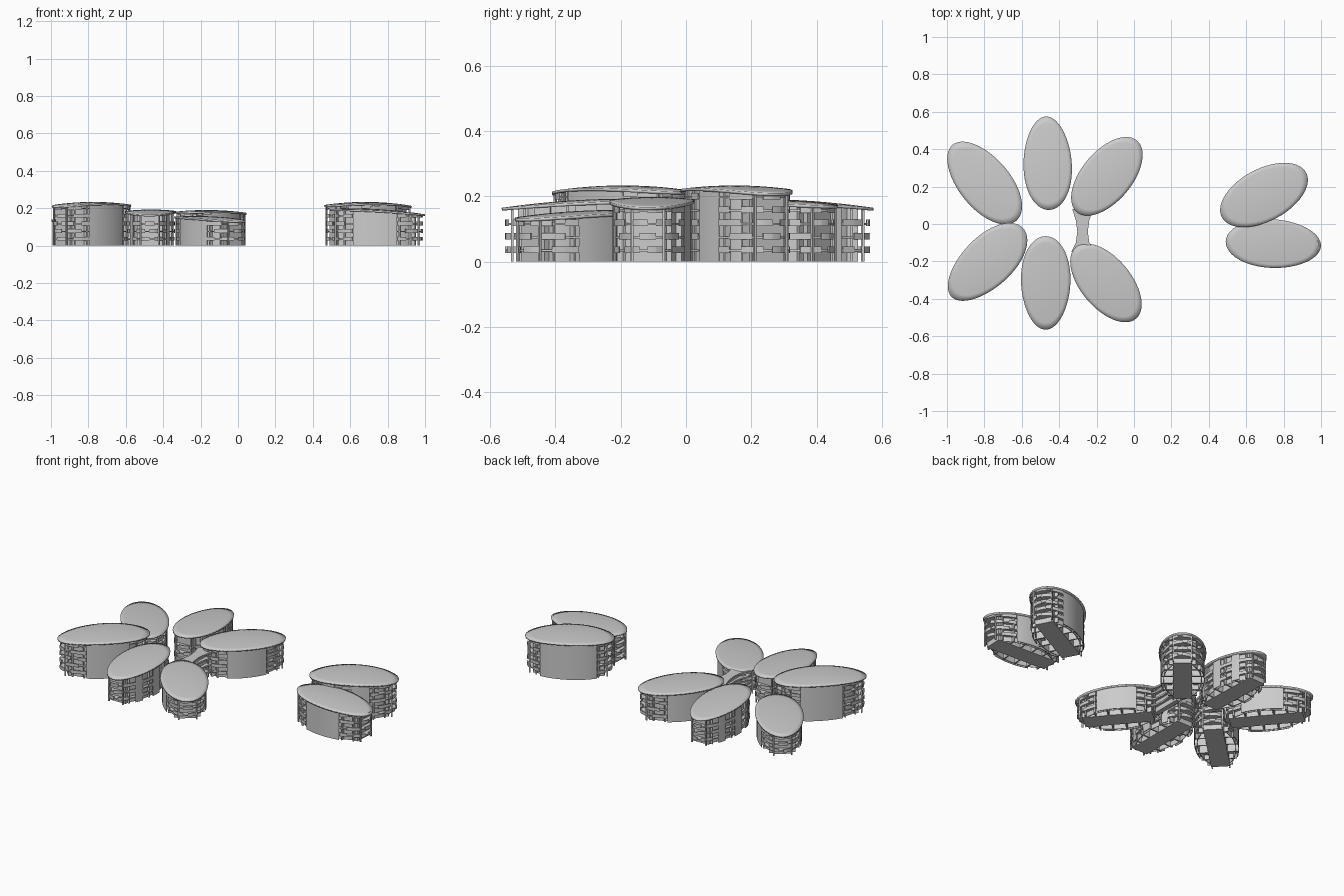
import bpy, bmesh, math
from mathutils import Matrix, Vector

if "Cube" in bpy.data.objects:
    bpy.data.objects.remove(bpy.data.objects["Cube"])

FLOOR = 0.041   # storey height


class Petal:
    """One petal-shaped pavilion; local u axis points to its outer end."""

    def __init__(self, name, cx, cy, ang, a, b, k, z_in, z_out, bulge, walls):
        self.name, self.a, self.b, self.k = name, a, b, k
        self.z_in, self.z_out, self.bulge, self.walls = z_in, z_out, bulge, walls
        self.mat = Matrix.Translation((cx, cy, 0)) @ Matrix.Rotation(math.radians(ang), 4, 'Z')

    def plan(self, deg, r):
        t = math.radians(deg)
        c, s = math.cos(t), math.sin(t)
        return r * self.a * c, r * self.b * s * (1 - self.k * c)

    def roof_z(self, u, v):
        t = (u / self.a + 1) / 2
        return (self.z_in + (self.z_out - self.z_in) * t
                + self.bulge * 4 * t * (1 - t) - 0.008 * (v / self.b) ** 2)

    def finish(self, bm, part, smooth=True):
        bmesh.ops.recalc_face_normals(bm, faces=bm.faces)
        me = bpy.data.meshes.new(self.name + part)
        bm.to_mesh(me)
        bm.free()
        ob = bpy.data.objects.new(self.name + part, me)
        ob.matrix_world = self.mat
        bpy.context.collection.objects.link(ob)
        if smooth:
            bpy.ops.object.select_all(action='DESELECT')
            ob.select_set(True)
            bpy.context.view_layer.objects.active = ob
            bpy.ops.object.shade_smooth_by_angle(angle=math.radians(30))
        return ob

    def strip(self, bm, d0, d1, r0, r1, z0, z1=None):
        """Curved bar along the plan outline; z1=None reaches the roof."""
        n = max(1, round(abs(d1 - d0) / 7))
        rows = []
        for i in range(n + 1):
            d = d0 + (d1 - d0) * i / n
            p, q = self.plan(d, r0), self.plan(d, r1)
            tops = [z1 if z1 is not None else self.roof_z(*w) - 0.006 for w in (p, q)]
            rows.append([bm.verts.new(c) for c in
                         ((*p, z0), (*q, z0), (*q, tops[1]), (*p, tops[0]))])
        for f, g in zip(rows, rows[1:]):
            for j in range(4):
                bm.faces.new((f[j], g[j], g[(j + 1) % 4], f[(j + 1) % 4]))
        bm.faces.new(rows[0])
        bm.faces.new(rows[-1])

    def box(self, bm, u0, u1, v0, v1, z0=0):
        lo = [bm.verts.new((u, v, z0)) for u, v in ((u0, v0), (u1, v0), (u1, v1), (u0, v1))]
        hi = [bm.verts.new((p.co.x, p.co.y, self.roof_z(p.co.x, p.co.y) - 0.006)) for p in lo]
        bm.faces.new(lo)
        bm.faces.new(hi)
        for j in range(4):
            k = (j + 1) % 4
            bm.faces.new((lo[j], lo[k], hi[k], hi[j]))

    def roof(self):
        bm = bmesh.new()
        n, rings = 56, 7
        mid = bm.verts.new((0, 0, self.roof_z(0, 0)))
        last = None
        for i in range(1, rings + 1):
            ring = []
            for j in range(n):
                u, v = self.plan(360 * j / n, i / rings)
                ring.append(bm.verts.new((u, v, self.roof_z(u, v))))
            for j in range(n):
                k = (j + 1) % n
                if last:
                    bm.faces.new((last[j], ring[j], ring[k], last[k]))
                else:
                    bm.faces.new((mid, ring[j], ring[k]))
            last = ring
        ob = self.finish(bm, "_roof")
        m = ob.modifiers.new("thickness", 'SOLIDIFY')
        m.thickness, m.offset = 0.009, -1

    def build(self):
        self.roof()
        # central spine block standing on the ground
        bm = bmesh.new()
        self.box(bm, -self.a * 0.8, self.a * 0.8, -0.055, 0.055)
        self.finish(bm, "_core", False)
        # solid outer walls
        bm = bmesh.new()
        for d0, d1 in self.walls:
            self.strip(bm, d0, d1, 0.9, 0.925, 0)
        self.finish(bm, "_outer_walls")
        # recessed facade and cross partitions
        bm = bmesh.new()
        self.strip(bm, 25, 155, 0.79, 0.81, 0)
        self.strip(bm, 205, 335, 0.79, 0.81, 0)
        for d in (38, 58, 78, 98, 118, 138):
            u, v = self.plan(d, 0.91)
            v2 = self.plan(-d, 0.91)[1]
            self.box(bm, u - 0.004, u + 0.004, v2, v)
        self.finish(bm, "_inner_walls")
        # stacked balconies with broken parapets between the solid walls
        bm = bmesh.new()
        ends = sorted(self.walls)
        for i, (_, start) in enumerate(ends):
            stop = ends[(i + 1) % len(ends)][0]
            if stop <= start:
                stop += 360
            level = 0
            z = FLOOR * 0.75
            while z < min(self.z_in, self.z_out) - 0.012:
                self.strip(bm, start, stop, 0.6, 0.94, z, z + 0.006)
                n = max(1, round((stop - start) / 13))
                step = (stop - start) / n
                for j in range(n):
                    if (j + level) % 3 != 1:
                        d = start + j * step
                        self.strip(bm, d, d + step, 0.93, 0.955, z - 0.004, z + 0.016)
                z += FLOOR
                level += 1
        self.finish(bm, "_balconies")
        # slim posts carrying the overhanging tip
        bm = bmesh.new()
        for d in (-24, 24, 156, 204):
            u, v = self.plan(d, 0.95)
            self.box(bm, u - 0.004, u + 0.004, v - 0.004, v + 0.004)
        self.finish(bm, "_posts", False)


long_walls = [(62, 122), (238, 298)]
one_long = [(48, 135), (225, 245), (270, 296)]
panels = [(50, 64), (84, 100), (122, 134), (226, 238), (260, 276), (296, 310)]
petals = [
    ("back_left", -0.80, 0.22, 130, 0.265, 0.137, 0.03, 0.155, 0.135, 0.012, long_walls),
    ("back_middle", -0.462, 0.325, 92, 0.25, 0.129, 0.08, 0.190, 0.165, 0.012, panels),
    ("back_right", -0.145, 0.255, 50, 0.25, 0.135, 0.0, 0.180, 0.172, 0.014, long_walls),
    ("front_left", -0.785, -0.205, 224, 0.265, 0.135, 0.06, 0.215, 0.210, 0.021, long_walls),
    ("front_middle", -0.472, -0.315, 270, 0.25, 0.132, 0.08, 0.190, 0.165, 0.012, panels),
    ("front_right", -0.15, -0.315, 310, 0.25, 0.135, 0.0, 0.155, 0.132, 0.012, long_walls),
    ("east_back", 0.695, 0.155, 28, 0.255, 0.14, 0.0, 0.215, 0.210, 0.021, one_long),
    ("east_front", 0.745, -0.105, -3, 0.255, 0.13, 0.04, 0.195, 0.167, 0.014, long_walls),
]
for p in petals:
    Petal(*p).build()

# waisted footbridge decks between the two right-hand petals
bm = bmesh.new()
side = [(0.06, -0.15), (0.036, -0.10), (0.028, -0.04), (0.036, 0.02), (0.055, 0.08)]
loop = side + [(-x, y) for x, y in reversed(side)]
for z in (0.03, 0.071, 0.112, 0.145):
    f = bm.faces.new([bm.verts.new((x - 0.275, y, z)) for x, y in loop])
    ext = bmesh.ops.extrude_face_region(bm, geom=[f])
    bmesh.ops.translate(bm, vec=Vector((0, 0, 0.01)),
                        verts=[g for g in ext['geom'] if isinstance(g, bmesh.types.BMVert)])
bmesh.ops.recalc_face_normals(bm, faces=bm.faces)
me = bpy.data.meshes.new("bridge_decks")
bm.to_mesh(me)
bm.free()
bpy.context.collection.objects.link(bpy.data.objects.new("bridge_decks", me))

# bridge core
bpy.ops.mesh.primitive_cube_add(size=1, location=(-0.275, -0.035, 0.074))
core = bpy.context.object
core.name = "bridge_core"
core.scale = (0.03, 0.2, 0.148)
